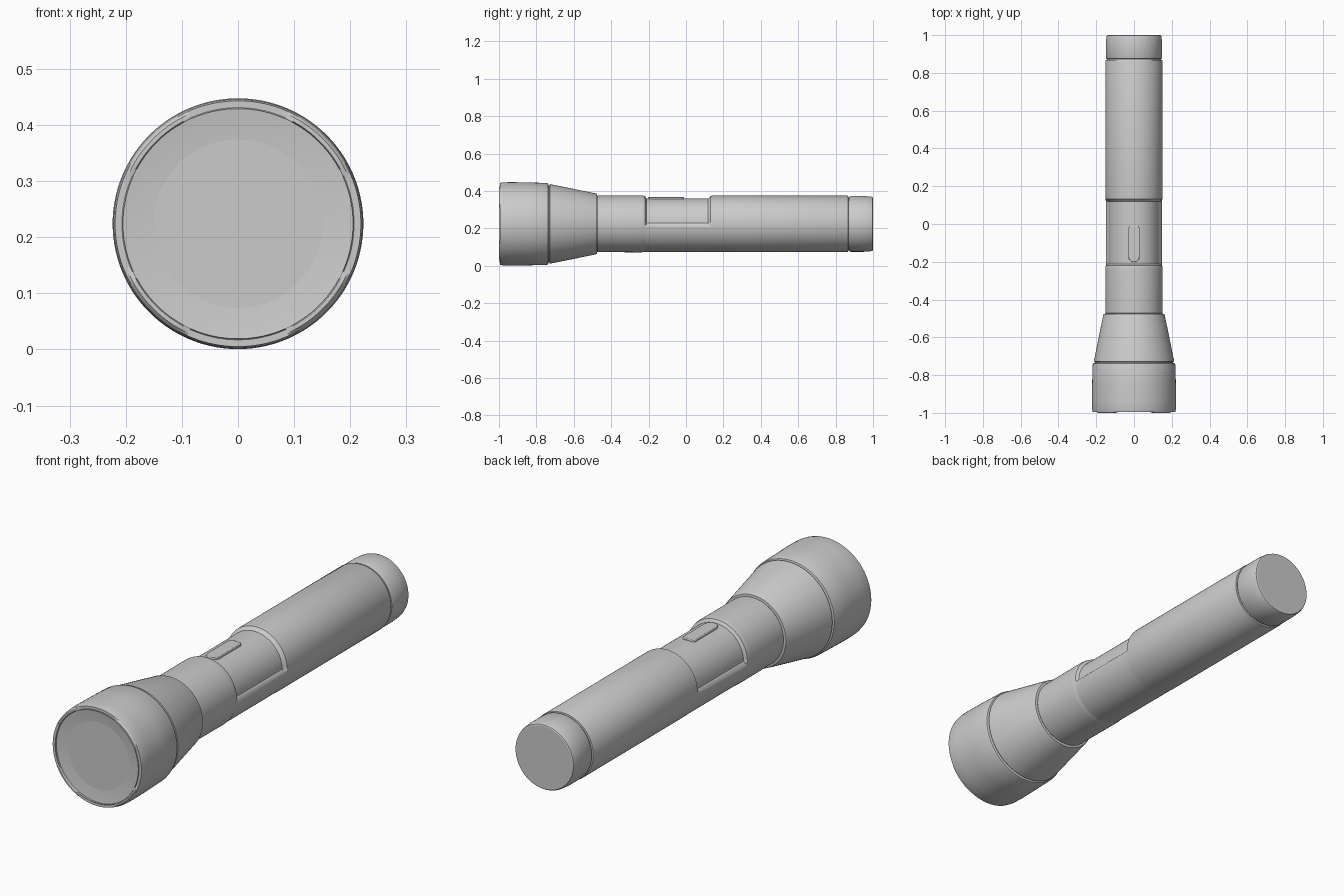
import bpy, bmesh, math

if "Cube" in bpy.data.objects:
    bpy.data.objects.remove(bpy.data.objects["Cube"])

C = 0.224      # height of the long axis
SEG = 96


def finish(bm, name, angle=25):
    bmesh.ops.recalc_face_normals(bm, faces=bm.faces)
    me = bpy.data.meshes.new(name)
    bm.to_mesh(me)
    bm.free()
    ob = bpy.data.objects.new(name, me)
    bpy.context.collection.objects.link(ob)
    bpy.ops.object.select_all(action='DESELECT')
    ob.select_set(True)
    bpy.context.view_layer.objects.active = ob
    bpy.ops.object.shade_smooth_by_angle(angle=math.radians(angle))
    return ob


def lathe(name, profile, tweak=None):
    """Turn (radius, y) points round the y axis; angle 0 is straight up."""
    bm = bmesh.new()
    rings = []
    for r, y in profile:
        ring = []
        for i in range(SEG):
            a = (i + 0.5) * 2 * math.pi / SEG
            rr, yy = tweak(r, y, a) if tweak else (r, y)
            ring.append(bm.verts.new((rr * math.sin(a), yy, C + rr * math.cos(a))))
        rings.append(ring)
    for p, q in zip(rings, rings[1:]):
        for i in range(SEG):
            j = (i + 1) % SEG
            bm.faces.new((p[i], p[j], q[j], q[i]))
    bm.faces.new(rings[0])
    bm.faces.new(rings[-1])
    return finish(bm, name)


# Bezel with four shallow scallops in the front rim
def scallop(r, y, a):
    nearest = round(a / (math.pi / 2)) * math.pi / 2
    if y < -0.999 and abs(a - nearest) < 0.46:
        y += 0.006
    return r, y


lathe("bezel", [(0.205, -0.982), (0.205, -0.996), (0.207, -1.0), (0.214, -1.0),
                (0.219, -0.994), (0.222, -0.98), (0.2235, -0.94), (0.222, -0.85),
                (0.219, -0.745), (0.216, -0.738), (0.208, -0.735)], scallop)

# Slightly dished lens
lathe("lens", [(0.206, -0.95), (0.206, -0.988), (0.2, -0.987), (0.15, -0.982),
               (0.1, -0.978), (0.05, -0.976), (0.01, -0.975)])

# Conical head
lathe("head_cone", [(0.206, -0.74), (0.206, -0.73), (0.213, -0.728), (0.163, -0.482),
                    (0.16, -0.476), (0.145, -0.474)])


# Barrel with the grip recess pressed into the upper half
def recess(r, y, a):
    from_top = min(a, 2 * math.pi - a)
    depth = min(1, max(0, (math.radians(94) - from_top) / math.radians(6)))
    if -0.217 < y < 0.125:
        r -= 0.014 * depth
    return r, y


lathe("barrel", [(0.145, -0.48), (0.151, -0.472), (0.152, -0.24), (0.151, -0.228),
                 (0.149, -0.22), (0.150, -0.212), (0.150, 0.118), (0.150, 0.132),
                 (0.151, 0.14), (0.151, 0.862), (0.149, 0.867), (0.143, 0.868)], recess)

# Tail cap
lathe("tail_cap", [(0.142, 0.86), (0.142, 0.874), (0.147, 0.875), (0.149, 0.88),
                   (0.149, 0.95), (0.146, 0.99), (0.143, 0.998), (0.139, 1.0)])

# Switch button: round at the front, small corners at the back
bm = bmesh.new()
outline = [(0.03 * math.cos(t), -0.172 - 0.03 * math.sin(t))
           for t in [math.pi * k / 16 for k in range(17)]]
outline += [(-0.03, -0.02), (-0.022, -0.012), (0.022, -0.012), (0.03, -0.02)]
base = bm.faces.new([bm.verts.new((x, y, 0.33)) for x, y in outline])
top = bmesh.ops.extrude_face_region(bm, geom=[base])["geom"]
bmesh.ops.translate(bm, vec=(0, 0, 0.037),
                    verts=[g for g in top if isinstance(g, bmesh.types.BMVert)])
button = finish(bm, "switch_button", 35)
bevel = button.modifiers.new("soft_edge", 'BEVEL')
bevel.width = 0.003
bevel.segments = 2
